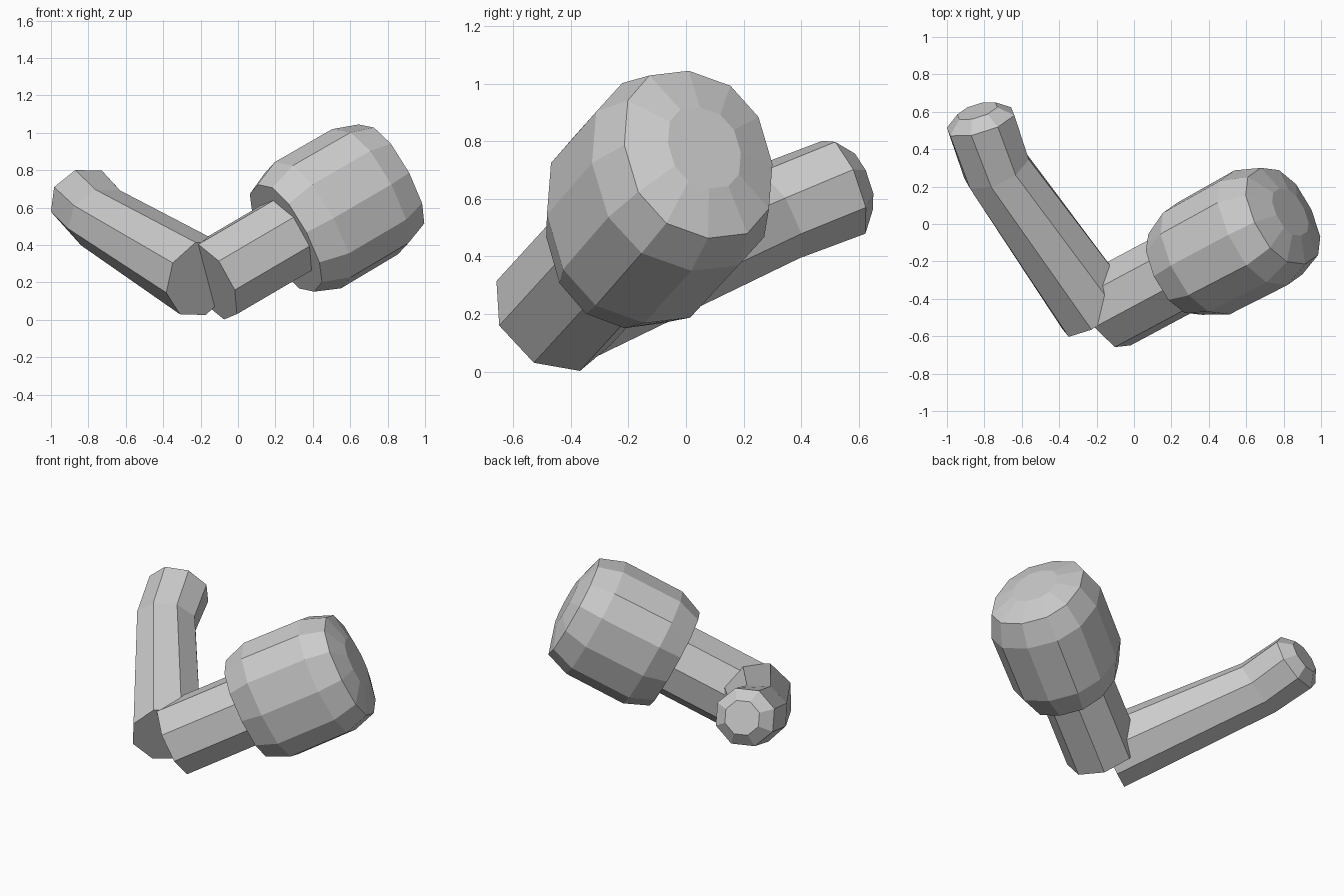
import bpy, bmesh
from math import cos, sin, radians, tau, copysign
from mathutils import Vector

if "Cube" in bpy.data.objects:
    bpy.data.objects.remove(bpy.data.objects["Cube"])


def loft(name, rings, sides, ref, phase=0.0, power=1.0):
    """Skin oval rings (centre, axis, radius along ref, radius across) and close both ends.
    A power under 1 makes the ovals squarer."""
    def soft(x):
        return copysign(abs(x) ** power, x) if abs(x) > 1e-6 else 0.0
    bm = bmesh.new()
    loops = []
    for centre, axis, ra, rb in rings:
        axis = Vector(axis).normalized()
        ref_v = Vector(ref)
        u = (ref_v - axis * ref_v.dot(axis)).normalized()
        v = axis.cross(u)
        loop = []
        for i in range(sides):
            a = phase + tau * i / sides
            loop.append(bm.verts.new(Vector(centre) + u * (ra * soft(cos(a))) + v * (rb * soft(sin(a)))))
        loops.append(loop)
    for lo, hi in zip(loops, loops[1:]):
        for i in range(sides):
            j = (i + 1) % sides
            bm.faces.new((lo[i], lo[j], hi[j], hi[i]))
    bm.faces.new(loops[0][::-1])
    bm.faces.new(loops[-1])
    bmesh.ops.recalc_face_normals(bm, faces=bm.faces)
    mesh = bpy.data.meshes.new(name)
    bm.to_mesh(mesh)
    bm.free()
    obj = bpy.data.objects.new(name, mesh)
    bpy.context.collection.objects.link(obj)
    return obj


# Shared axis of the neck and the bulb
base = Vector((-0.1435, -0.46, 0.203))
axis = Vector((0.785, 0.42, 0.46)).normalized()


def along(profile):
    return [(base + axis * t, axis, ra, rb) for t, ra, rb in profile]


# Octagonal neck
loft("neck", along([(0, 0.231, 0.231), (0.56, 0.231, 0.231)]), 8, (-0.316, -0.408, 0.855))

# Faceted bulb, taller than wide and slightly squared, with a domed end
loft("bulb", along([(0.51, 0.325, 0.265), (0.66, 0.383, 0.332), (1.05, 0.380, 0.340),
                    (1.20, 0.330, 0.285), (1.25, 0.16, 0.14)]),
     12, (-0.48, -0.11, 0.87), 0, 0.87)

# Tapered arm running back and up, bent at the tip, with a chamfered end
arm_dir = Vector((-0.537, 0.778, 0.327))
tip_dir = Vector((-0.279, 0.90, 0.333))
loft("arm", [((-0.20, -0.465, 0.220), arm_dir, 0.220, 0.220),
             ((-0.735, 0.295, 0.545), arm_dir + tip_dir + Vector((0, 0, 0.3)), 0.182, 0.190),
             ((-0.820, 0.548, 0.640), tip_dir, 0.183, 0.195),
             ((-0.838, 0.605, 0.662), tip_dir, 0.110, 0.115)],
     8, (0, 0, 1), radians(24))
